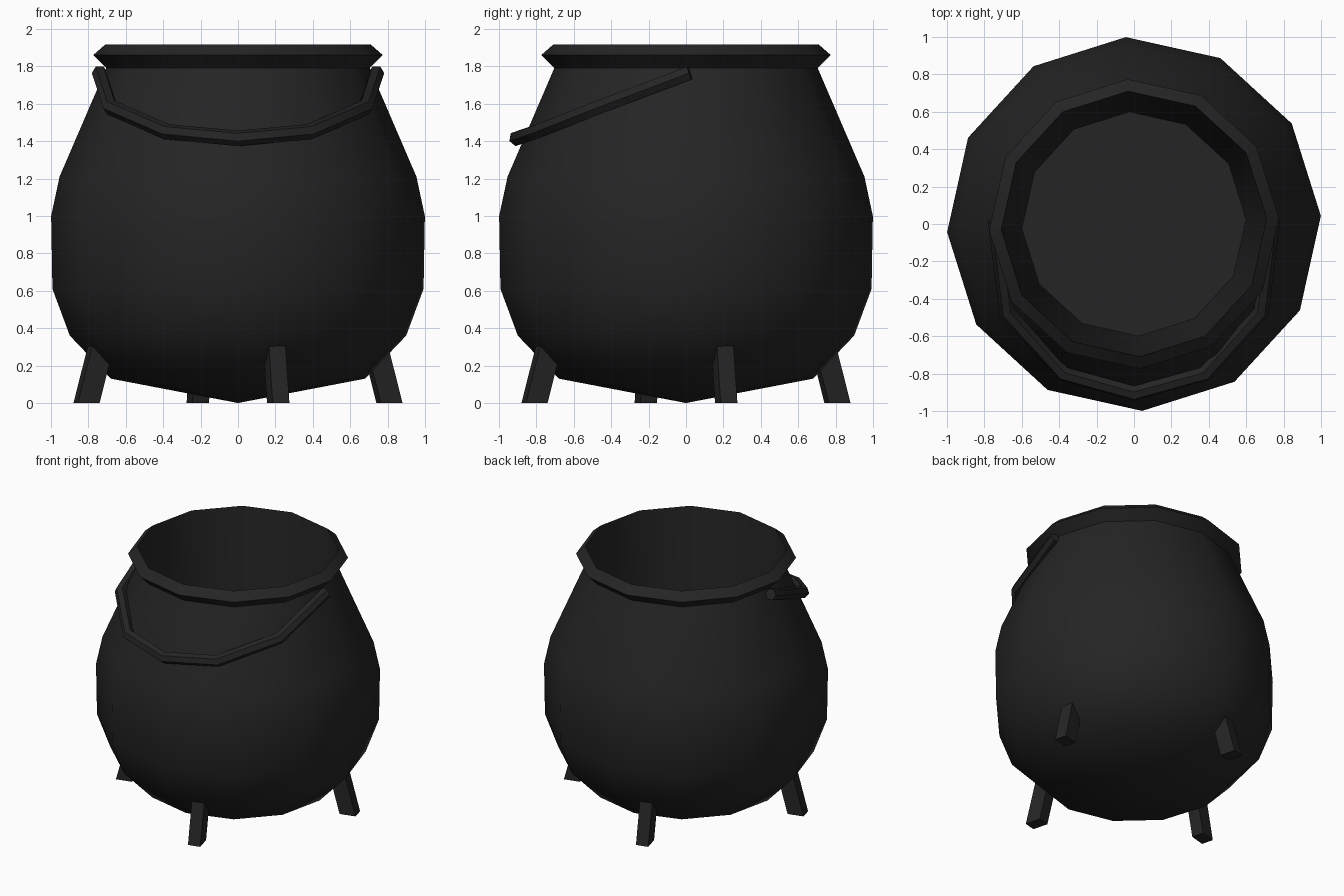
import bpy, bmesh, math
from mathutils import Vector

if "Cube" in bpy.data.objects:
    bpy.data.objects.remove(bpy.data.objects["Cube"])

iron = bpy.data.materials.new("dark_iron")
iron.diffuse_color = (0.018, 0.018, 0.018, 1)
iron.use_nodes = True
iron.node_tree.nodes["Principled BSDF"].inputs["Base Color"].default_value = iron.diffuse_color


def make_object(name, bm, smooth_angle=None):
    bmesh.ops.recalc_face_normals(bm, faces=bm.faces)
    mesh = bpy.data.meshes.new(name)
    bm.to_mesh(mesh)
    bm.free()
    mesh.materials.append(iron)
    obj = bpy.data.objects.new(name, mesh)
    bpy.context.collection.objects.link(obj)
    if smooth_angle:
        bpy.ops.object.select_all(action='DESELECT')
        obj.select_set(True)
        bpy.context.view_layer.objects.active = obj
        bpy.ops.object.shade_smooth_by_angle(angle=math.radians(smooth_angle))
    return obj


def bridge(bm, a, b):
    n = len(a)
    for i in range(n):
        bm.faces.new((a[i], a[(i + 1) % n], b[(i + 1) % n], b[i]))


# Pot: twelve-sided lathe, outside from the bottom up, then down the inside
SIDES, TURN = 12, math.radians(2.5)
profile = [(0.68, 0.13), (0.90, 0.36), (0.993, 0.61), (1.0, 1.0), (0.955, 1.21),
           (0.705, 1.79), (0.775, 1.86), (0.71, 1.917), (0.60, 0.18)]
bm = bmesh.new()
rings = []
for r, z in profile:
    angles = [TURN + 2 * math.pi * i / SIDES for i in range(SIDES)]
    rings.append([bm.verts.new((r * math.cos(a), r * math.sin(a), z)) for a in angles])
for lower, upper in zip(rings, rings[1:]):
    bridge(bm, lower, upper)
tip = bm.verts.new((0, 0, 0))
for i in range(SIDES):
    bm.faces.new((tip, rings[0][(i + 1) % SIDES], rings[0][i]))
bm.faces.new(rings[-1])
make_object("pot", bm, 50)

# Handle: six-sided tube along a flat arc that hangs down over the front
half = [(0.74, 0.02, 1.765), (0.68, -0.47, 1.58), (0.38, -0.80, 1.45)]
path = [Vector(p) for p in half] + [Vector((0, -0.905, 1.415))]
path += [Vector((-x, y, z)) for x, y, z in reversed(half)]
plane_normal = Vector((0, -0.35, 0.937)).normalized()
bm = bmesh.new()
rings = []
for i, p in enumerate(path):
    along = (path[min(i + 1, len(path) - 1)] - path[max(i - 1, 0)]).normalized()
    side = along.cross(plane_normal).normalized()
    rings.append([bm.verts.new(p + 0.042 * (side * math.cos(k * math.pi / 3)
                                            + plane_normal * math.sin(k * math.pi / 3)))
                  for k in range(6)])
for a, b in zip(rings, rings[1:]):
    bridge(bm, a, b)
bm.faces.new(rings[0])
bm.faces.new(rings[-1])
make_object("handle", bm, 50)

# Legs: four splayed square bars set into the lower belly
WIDTH, DEPTH, HEIGHT, SPLAY = 0.092, 0.12, 0.42, 0.11
for k, name in enumerate(["right_leg", "back_leg", "left_leg", "front_leg"]):
    a = math.atan2(0.215, 0.81) + k * math.pi / 2
    out, across = Vector((math.cos(a), math.sin(a), 0)), Vector((-math.sin(a), math.cos(a), 0))
    bm = bmesh.new()
    ends = []
    for r, z in ((0.838, 0), (0.838 - SPLAY, HEIGHT)):
        ends.append([bm.verts.new(out * (r + u * DEPTH / 2) + across * (v * WIDTH / 2)
                                  + Vector((0, 0, z)))
                     for u, v in ((1, 1), (-1, 1), (-1, -1), (1, -1))])
    bridge(bm, *ends)
    bm.faces.new(ends[0])
    bm.faces.new(ends[1])
    make_object(name, bm)
